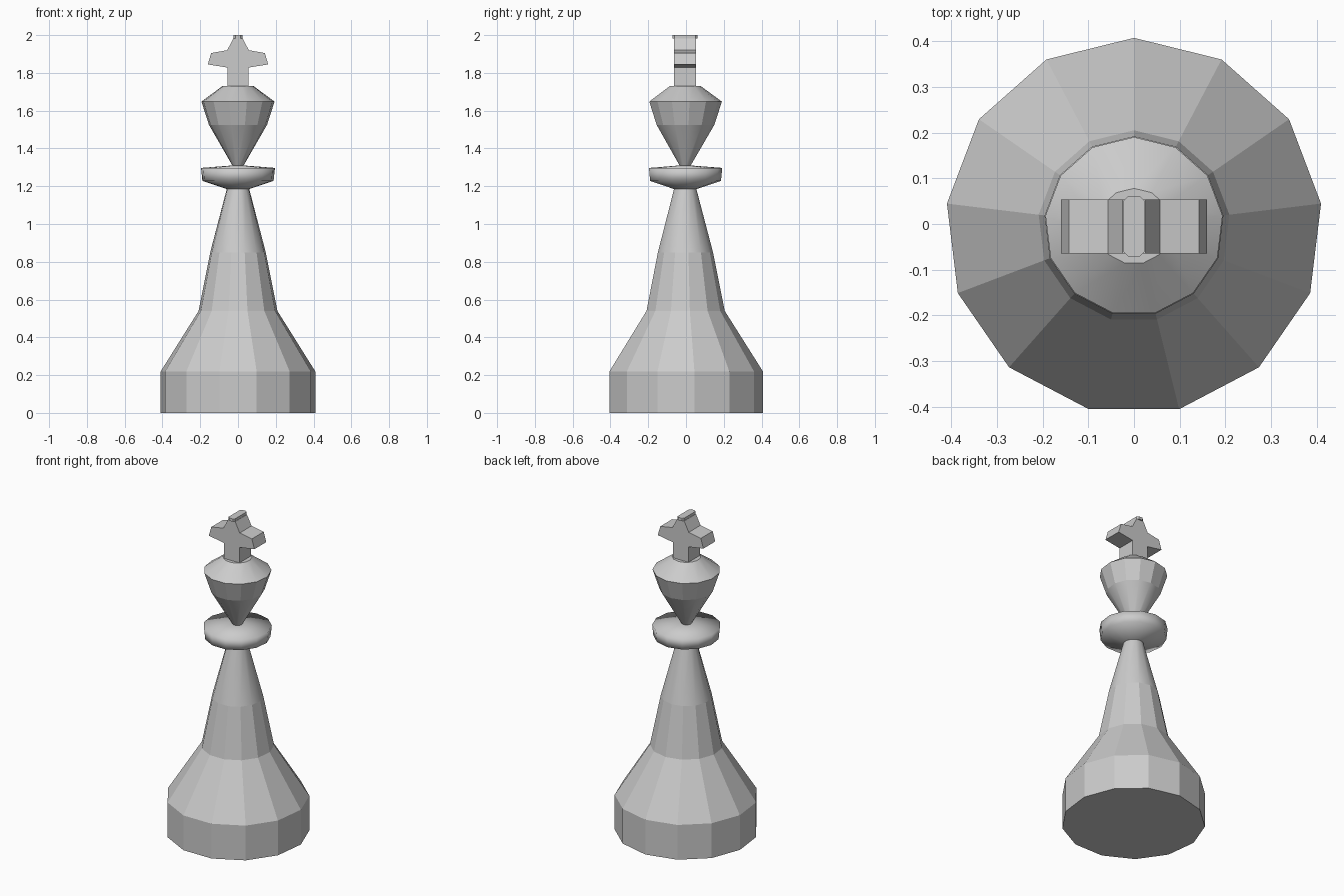
import bpy, bmesh
from math import sin, cos, pi

if "Cube" in bpy.data.objects:
    bpy.data.objects.remove(bpy.data.objects["Cube"])

SIDES = 13
CY = -0.005  # the axis sits slightly forward of the bounding-box centre


def finish(name, bm):
    bmesh.ops.recalc_face_normals(bm, faces=bm.faces)
    mesh = bpy.data.meshes.new(name)
    bm.to_mesh(mesh)
    bm.free()
    obj = bpy.data.objects.new(name, mesh)
    bpy.context.collection.objects.link(obj)
    return obj


def lathe(name, profile, smooth, cap_bottom=False, cap_top=False):
    """Revolve (radius, z) points; smooth holds one flag per profile segment."""
    bm = bmesh.new()
    rings = []
    for r, z in profile:
        angles = [pi / 2 + 2 * pi * i / SIDES for i in range(SIDES)]
        rings.append([bm.verts.new((r * cos(a), CY + r * sin(a), z)) for a in angles])
    for lo, hi, soft in zip(rings, rings[1:], smooth):
        for i in range(SIDES):
            j = (i + 1) % SIDES
            bm.faces.new((lo[i], lo[j], hi[j], hi[i])).smooth = soft
    if cap_bottom:
        bm.faces.new(rings[0])
    if cap_top:
        bm.faces.new(rings[-1])
    return finish(name, bm)


def extrude(name, outline, offset):
    """Extrude a flat outline of 3D points along the offset."""
    bm = bmesh.new()
    face = bm.faces.new([bm.verts.new(p) for p in outline])
    res = bmesh.ops.extrude_face_region(bm, geom=[face], use_keep_orig=True)
    moved = [v for v in res["geom"] if isinstance(v, bmesh.types.BMVert)]
    bmesh.ops.translate(bm, verts=moved, vec=offset)
    return finish(name, bm)


# Base and tapering body
lathe("base", [(0.412, 0), (0.412, 0.22), (0.21, 0.54)], [False, False], cap_bottom=True)
lathe("body", [(0.21, 0.54), (0.148, 0.85), (0.06, 1.185)], [False, True])

# Collar, softly shaded around its rim
lathe("collar", [(0.06, 1.185), (0.19, 1.228), (0.197, 1.297), (0.03, 1.31)], [True] * 3)

# Flared head with sloping top
lathe("head", [(0.03, 1.31), (0.155, 1.525), (0.195, 1.648), (0.083, 1.73)],
      [True, False, True], cap_top=True)

# Cross: mirrored half outline, extruded in depth
half = [(0.055, 1.725), (0.055, 1.828), (0.16, 1.845), (0.142, 1.905), (0.057, 1.92), (0.025, 1.983)]
outline = half + [(-x, z) for x, z in reversed(half)]
extrude("cross", [(x, -0.064, z) for x, z in outline], (0, 0.118, 0))

# Small cap on top of the cross
w, d, c = 0.023, 0.066, 0.01
corners = [(w, d - c), (w - c, d), (-w + c, d), (-w, d - c)]
corners += [(-x, -y) for x, y in corners]
extrude("cross_cap", [(x, CY + y, 1.982) for x, y in corners], (0, 0, 0.018))
